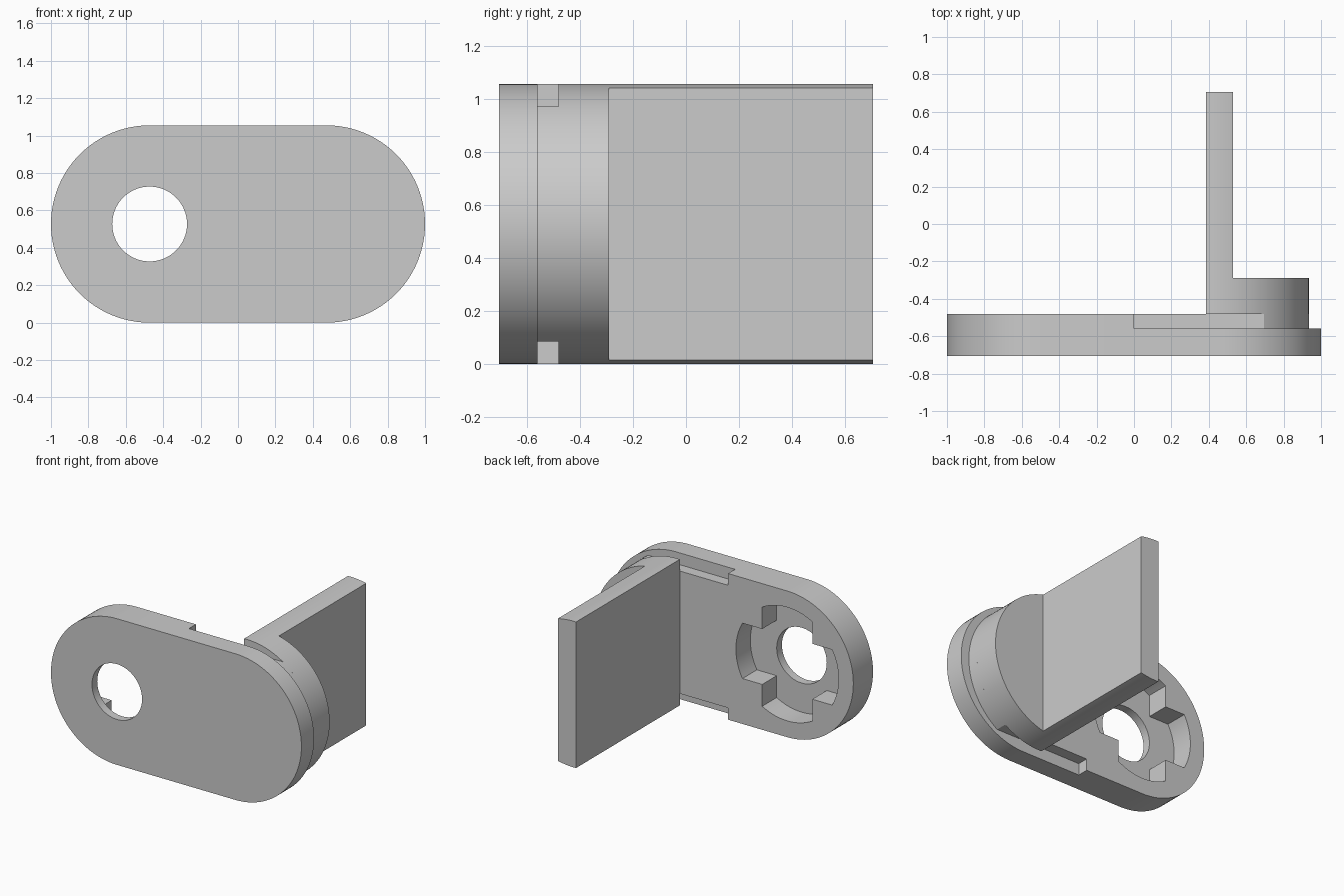
import bpy
import bmesh
from math import sin, cos, acos, asin, pi

cube = bpy.data.objects.get("Cube")
if cube:
    bpy.data.objects.remove(cube, do_unlink=True)

grey = bpy.data.materials.new("light_grey")
grey.use_nodes = True
grey.diffuse_color = (0.6, 0.6, 0.6, 1)
grey.node_tree.nodes["Principled BSDF"].inputs["Base Color"].default_value = (0.6, 0.6, 0.6, 1)

R = 0.5275            # end radius, also the mid height
END = 1 - R           # centre of the rounded ends
FRONT, LEDGE, BACK, SHOULDER, TIP = -0.705, -0.56, -0.48, -0.29, 0.705
DISC_X = 0.4075       # centre of the raised disc
BLADE_X0, BLADE_X1 = 0.385, 0.53
FLAT = 0.4425         # half height left between the grooves


def arc(cx, r, a0, a1, n=48):
    """Points in the xz plane around a centre at mid height."""
    steps = [a0 + (a1 - a0) * i / n for i in range(n + 1)]
    return [(cx + r * cos(a), R + r * sin(a)) for a in steps]


def prism(name, outline, y0, y1):
    """Extrude an xz outline along y."""
    bm = bmesh.new()
    face = bm.faces.new([bm.verts.new((x, y0, z)) for x, z in outline])
    new = bmesh.ops.extrude_face_region(bm, geom=[face])["geom"]
    verts = [v for v in new if isinstance(v, bmesh.types.BMVert)]
    bmesh.ops.translate(bm, verts=verts, vec=(0, y1 - y0, 0))
    bmesh.ops.recalc_face_normals(bm, faces=bm.faces)
    mesh = bpy.data.meshes.new(name)
    bm.to_mesh(mesh)
    bm.free()
    mesh.materials.append(grey)
    obj = bpy.data.objects.new(name, mesh)
    bpy.context.collection.objects.link(obj)
    return obj


def activate(obj):
    bpy.ops.object.select_all(action="DESELECT")
    obj.select_set(True)
    bpy.context.view_layer.objects.active = obj


def cut(obj, cutter):
    cutter.hide_render = True
    mod = obj.modifiers.new("cut", "BOOLEAN")
    mod.operation, mod.solver, mod.object = "DIFFERENCE", "EXACT", cutter
    activate(obj)
    bpy.ops.object.modifier_apply(modifier=mod.name)
    bpy.data.objects.remove(cutter, do_unlink=True)


# Rounded mounting plate
plate = prism("mounting_plate",
              arc(END, R, -pi / 2, pi / 2) + arc(-END, R, pi / 2, 3 * pi / 2), FRONT, BACK)

# Grooves and ledge around the disc end
a = asin(FLAT / R)
groove = ([(0, 2), (0, R + FLAT)] + arc(DISC_X, R, a, -a)
          + [(0, R - FLAT), (0, -1), (2, -1), (2, 2)])
cut(plate, prism("groove_cutter", groove, LEDGE, 0))

# Cross-shaped socket with rounded arm ends
ARM, SOCKET_R = 0.2, 0.41
half = asin(ARM / SOCKET_R)
cross = []
for k in range(4):
    mid = k * pi / 2
    cross += arc(-END, SOCKET_R, mid - half, mid + half, 16)
    cross += arc(-END, ARM * 2 ** 0.5, mid + pi / 4, mid + pi / 4, 1)[:1]
cut(plate, prism("socket_cutter", cross, BACK - 0.165, 0))

# Through hole
cut(plate, prism("hole_cutter", arc(-END, 0.2, 0, 2 * pi, 64)[:-1], -1, 0))

# Disc segment with the upright blade
b = acos((BLADE_X0 - DISC_X) / R)
blade = prism("disc_and_blade", arc(DISC_X, R, -b, b, 64), BACK, TIP)
cut(blade, prism("blade_cutter", [(BLADE_X1, -1), (2, -1), (2, 2), (BLADE_X1, 2)], SHOULDER, 1))

for part in (plate, blade):
    activate(part)
    bpy.ops.object.shade_smooth_by_angle(angle=pi / 6)
